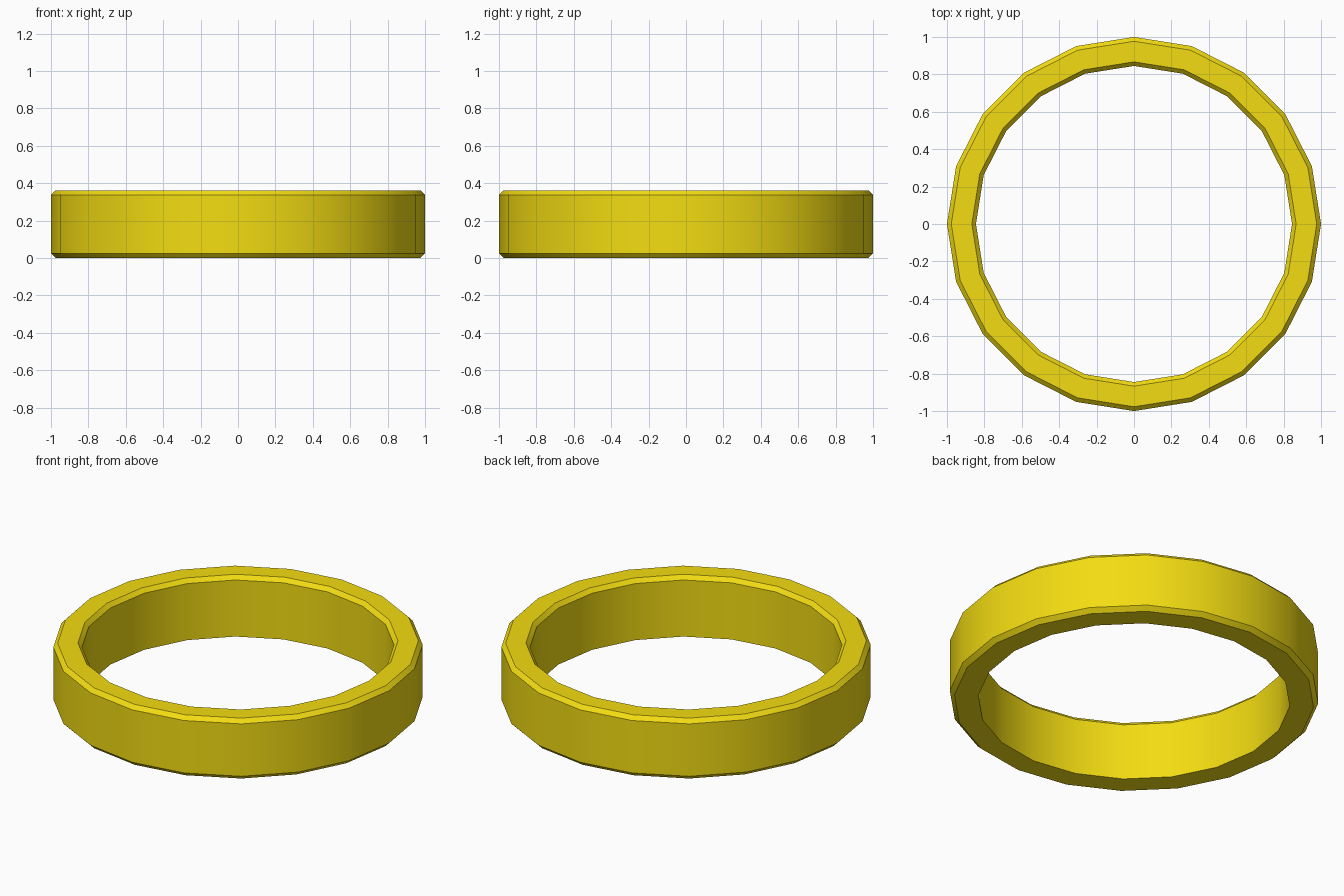
import bpy, bmesh, math

if "Cube" in bpy.data.objects:
    bpy.data.objects.remove(bpy.data.objects["Cube"])

SIDES = 20
# Ring cross-section (radius, z): chamfered outside and on the upper inner edge
PROFILE = [(0.845, 0.0), (0.975, 0.0), (1.0, 0.025), (1.0, 0.338),
           (0.977, 0.362), (0.867, 0.362), (0.845, 0.338)]

# Sweep the cross-section around z
bm = bmesh.new()
rings = []
for i in range(SIDES):
    a = 2 * math.pi * i / SIDES
    rings.append([bm.verts.new((r * math.cos(a), r * math.sin(a), z)) for r, z in PROFILE])
n = len(PROFILE)
for i in range(SIDES):
    a, b = rings[i], rings[(i + 1) % SIDES]
    for j in range(n):
        k = (j + 1) % n
        bm.faces.new((a[j], b[j], b[k], a[k]))
bmesh.ops.recalc_face_normals(bm, faces=bm.faces)
mesh = bpy.data.meshes.new("ring_band")
bm.to_mesh(mesh)
bm.free()

ring = bpy.data.objects.new("ring_band", mesh)
bpy.context.collection.objects.link(ring)

# Yellow material
mat = bpy.data.materials.new("yellow")
mat.diffuse_color = (0.9, 0.72, 0.006, 1)
mat.use_nodes = True
mat.node_tree.nodes["Principled BSDF"].inputs["Base Color"].default_value = mat.diffuse_color
mesh.materials.append(mat)

# Smooth walls, sharp chamfer edges
bpy.context.view_layer.objects.active = ring
ring.select_set(True)
bpy.ops.object.shade_smooth_by_angle(angle=math.radians(30))
